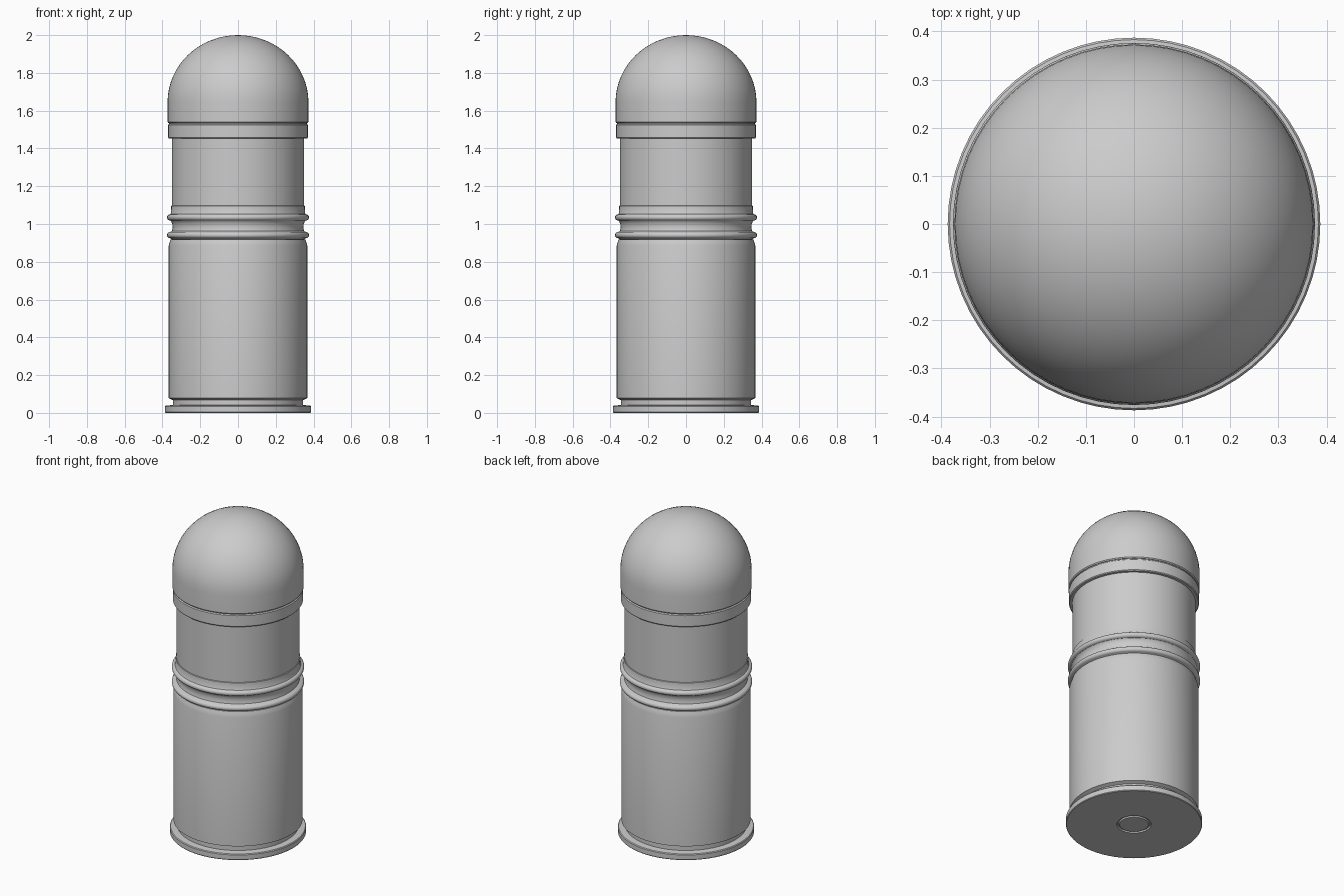
import bpy, bmesh
from math import radians, sin, cos, pi

if "Cube" in bpy.data.objects:
    bpy.data.objects.remove(bpy.data.objects["Cube"])

SEGMENTS = 64


def lathe(name, profile):
    """Spin a (radius, z) profile, running bottom to top, around the z axis."""
    bm = bmesh.new()
    rings = []
    for r, z in profile:
        if r == 0:
            rings.append([bm.verts.new((0, 0, z))])
        else:
            rings.append([bm.verts.new((r * cos(2 * pi * i / SEGMENTS),
                                        r * sin(2 * pi * i / SEGMENTS), z))
                          for i in range(SEGMENTS)])
    for a, b in zip(rings, rings[1:]):
        for i in range(SEGMENTS):
            j = (i + 1) % SEGMENTS
            if len(a) == 1:
                bm.faces.new((a[0], b[j], b[i]))
            elif len(b) == 1:
                bm.faces.new((a[i], a[j], b[0]))
            else:
                bm.faces.new((a[i], a[j], b[j], b[i]))
    bmesh.ops.recalc_face_normals(bm, faces=bm.faces)
    mesh = bpy.data.meshes.new(name)
    bm.to_mesh(mesh)
    bm.free()
    obj = bpy.data.objects.new(name, mesh)
    bpy.context.collection.objects.link(obj)
    bpy.ops.object.select_all(action='DESELECT')
    obj.select_set(True)
    bpy.context.view_layer.objects.active = obj
    bpy.ops.object.shade_smooth_by_angle(angle=radians(32))
    return obj


def bead(z, radius, half, bulge):
    """Rounded ring outline swelling outward from the given radius."""
    return [(radius + bulge * sin(pi * k / 8), z - half * cos(pi * k / 8))
            for k in range(9)]


# Casing: base with primer groove, rim, extraction groove, wall and rolled mouth
lathe("casing", [
    (0, 0), (0.082, 0), (0.086, 0.008), (0.094, 0.008), (0.098, 0),
    (0.384, 0), (0.387, 0.004), (0.387, 0.033), (0.383, 0.038),
    (0.345, 0.042), (0.345, 0.068), (0.367, 0.078),
    (0.367, 0.885), (0.362, 0.903), (0.357, 0.918), (0.345, 0.92)])

# Driving band collar: two beads with a waisted neck between them
lathe("collar", [(0, 0.915), (0.345, 0.915)]
      + bead(0.941, 0.358, 0.017, 0.018)
      + [(0.35, 0.963), (0.346, 0.98), (0.348, 1.0), (0.354, 1.014)]
      + bead(1.035, 0.358, 0.017, 0.018)
      + [(0.355, 1.058), (0.354, 1.096), (0.35, 1.098), (0, 1.098)])

# Projectile body
lathe("projectile_body", [(0, 1.09), (0.35, 1.09), (0.35, 1.46), (0, 1.46)])

# Shoulder band under the nose
lathe("shoulder_band", [(0, 1.453), (0.366, 1.453), (0.37, 1.458),
                        (0.37, 1.525), (0.364, 1.53), (0.364, 1.54), (0, 1.54)])

# Domed nose
dome = [(0.373 * cos(a), 1.645 + 0.355 * sin(a))
        for a in (pi / 2 * k / 16 for k in range(16))]
lathe("nose_cap", [(0, 1.534), (0.368, 1.534), (0.373, 1.54)] + dome + [(0, 2.0)])
